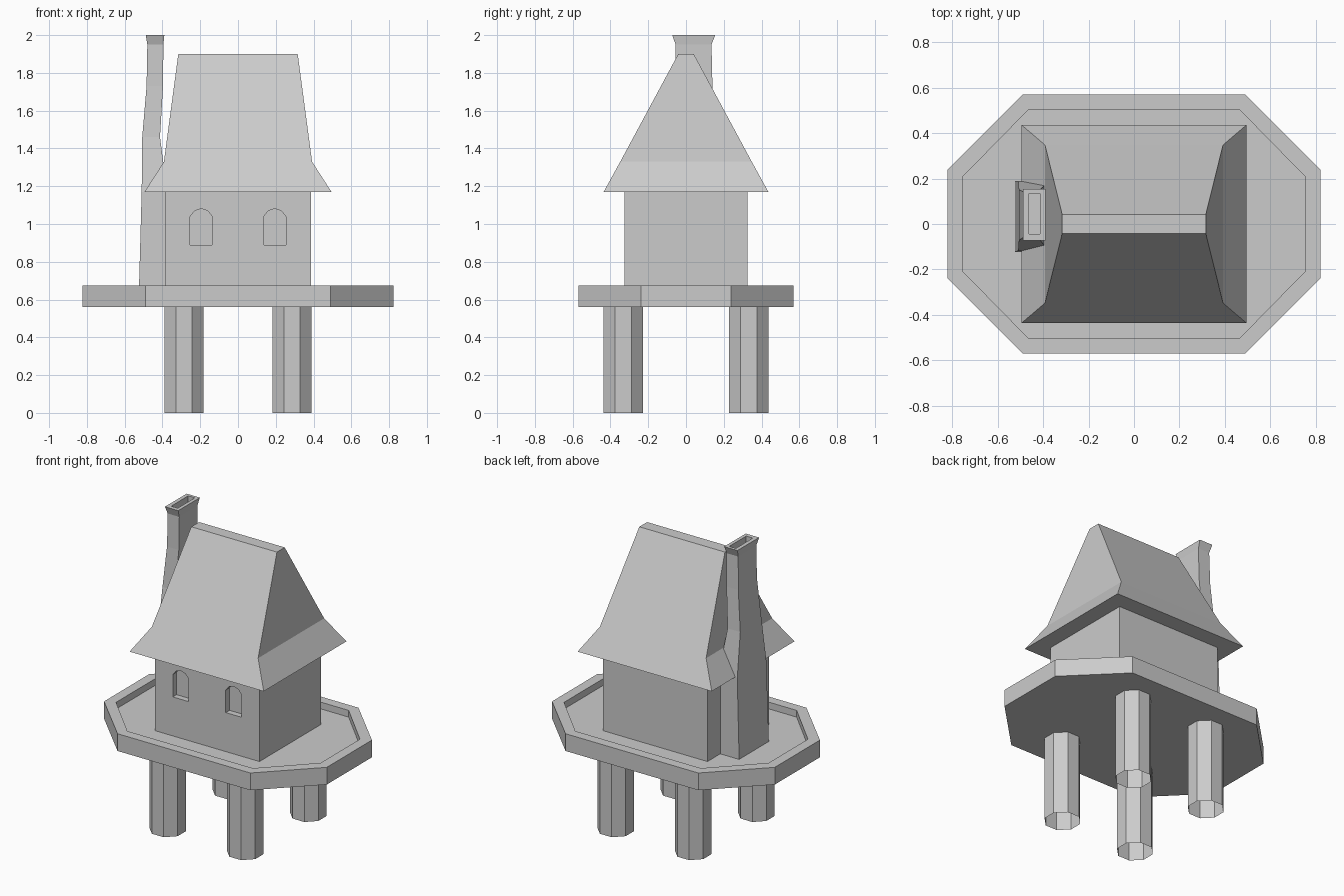
import bpy, bmesh
from math import pi, cos, sin

if "Cube" in bpy.data.objects:
    bpy.data.objects.remove(bpy.data.objects["Cube"])


def loft(name, rings, cap_start=True, cap_end=True):
    """Skin a list of closed point rings with quads and optional end caps."""
    bm = bmesh.new()
    loops = [[bm.verts.new(p) for p in ring] for ring in rings]
    for a, b in zip(loops, loops[1:]):
        for i in range(len(a)):
            j = (i + 1) % len(a)
            bm.faces.new((a[i], a[j], b[j], b[i]))
    if cap_start:
        bm.faces.new(loops[0][::-1])
    if cap_end:
        bm.faces.new(loops[-1])
    bmesh.ops.recalc_face_normals(bm, faces=bm.faces)
    mesh = bpy.data.meshes.new(name)
    bm.to_mesh(mesh)
    bm.free()
    obj = bpy.data.objects.new(name, mesh)
    bpy.context.collection.objects.link(obj)
    return obj


def rect(x0, x1, y0, y1, z):
    return [(x0, y0, z), (x1, y0, z), (x1, y1, z), (x0, y1, z)]


def chamfered(x, y, cx, cy, z):
    """Eight-sided outline; cx and cy are where the corner cuts start."""
    return [(cx, -y, z), (x, -cy, z), (x, cy, z), (cx, y, z),
            (-cx, y, z), (-x, cy, z), (-x, -cy, z), (-cx, -y, z)]


FLOOR, EAVE = 0.63, 1.17

# Platform with a raised rim
loft("platform", [chamfered(0.822, 0.57, 0.49, 0.238, 0.56),
                  chamfered(0.822, 0.57, 0.49, 0.238, 0.675),
                  chamfered(0.755, 0.505, 0.463, 0.207, 0.675),
                  chamfered(0.755, 0.505, 0.463, 0.207, FLOOR)])

# Four octagonal stilts, open at the ends
for sx, side in ((-1, "left"), (1, "right")):
    for sy, end in ((-1, "front"), (1, "back")):
        rings = [[(sx * 0.286 + 0.113 * cos(pi / 8 + i * pi / 4),
                   sy * 0.333 + 0.113 * sin(pi / 8 + i * pi / 4), z)
                  for i in range(8)] for z in (0, 0.56)]
        loft(f"leg_{end}_{side}", rings, False, False)

# House walls with arched window niches cut into the front
walls = loft("walls", [rect(-0.386, 0.386, -0.325, 0.325, z) for z in (FLOOR, EAVE)])
arch = [(-0.058, 0.89), (0.058, 0.89), (0.058, 1.04), (0.034, 1.07),
        (0, 1.081), (-0.034, 1.07), (-0.058, 1.04)]
for sx, side in ((-1, "left"), (1, "right")):
    cutter = loft(f"window_cutter_{side}",
                  [[(sx * 0.195 + x, y, z) for x, z in arch] for y in (-0.4, -0.285)])
    cutter.hide_render = True
    cutter.hide_set(True)
    cut = walls.modifiers.new(f"window_{side}", 'BOOLEAN')
    cut.operation = 'DIFFERENCE'
    cut.solver = 'EXACT'
    cut.object = cutter

# Roof with flared eaves and a narrow flat ridge
loft("roof", [rect(-x, x, -y, y, z) for x, y, z in
              ((0.495, 0.436, EAVE), (0.392, 0.348, 1.33), (0.316, 0.041, 1.9))])

# Crooked chimney: wide base, shoulder, shaft, flared rim and flue
loft("chimney", [rect(*r) for r in (
    (-0.525, -0.386, -0.123, 0.19, FLOOR),
    (-0.510, -0.375, -0.118, 0.188, EAVE),
    (-0.507, -0.413, -0.072, 0.152, 1.46),
    (-0.484, -0.397, -0.057, 0.14, 1.73),
    (-0.48, -0.395, -0.055, 0.135, 1.95),
    (-0.488, -0.39, -0.073, 0.155, 2.0),
    (-0.462, -0.413, -0.045, 0.135, 2.0),
    (-0.462, -0.413, -0.045, 0.135, 1.93))])
